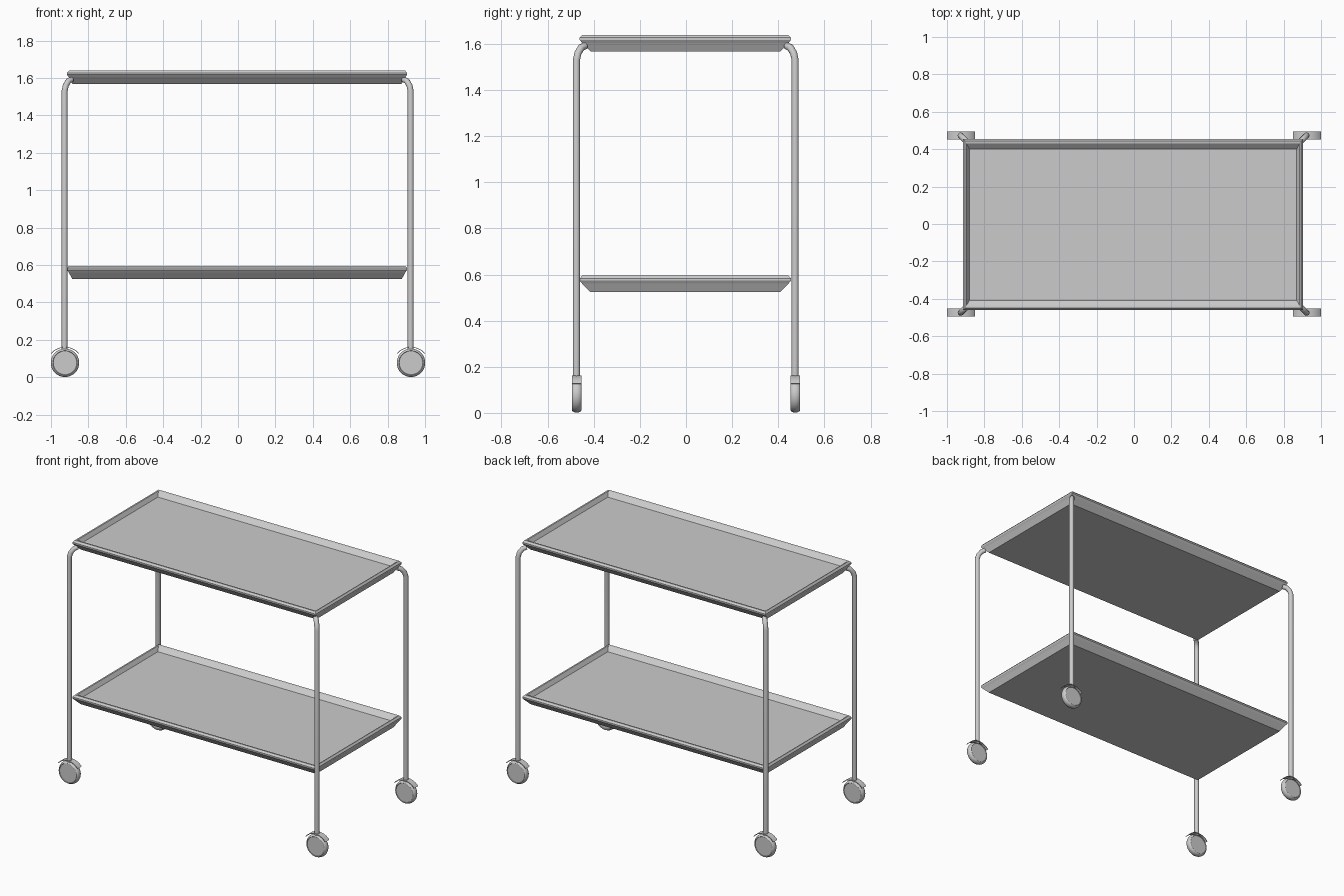
import bpy, bmesh
from math import pi, sin, cos, radians

if "Cube" in bpy.data.objects:
    bpy.data.objects.remove(bpy.data.objects["Cube"])

LX, LY = 0.925, 0.474     # leg position


def mesh_object(name, bm, smooth=None):
    bmesh.ops.recalc_face_normals(bm, faces=bm.faces)
    me = bpy.data.meshes.new(name)
    bm.to_mesh(me)
    bm.free()
    ob = bpy.data.objects.new(name, me)
    bpy.context.collection.objects.link(ob)
    if smooth:
        shade(ob, smooth)
    return ob


def shade(ob, angle):
    bpy.ops.object.select_all(action='DESELECT')
    ob.select_set(True)
    bpy.context.view_layer.objects.active = ob
    bpy.ops.object.shade_smooth_by_angle(angle=radians(angle))


def bridge(bm, rings):
    n = len(rings[0])
    for a, b in zip(rings, rings[1:]):
        for i in range(n):
            j = (i + 1) % n
            bm.faces.new((a[i], a[j], b[j], b[i]))


def tray(name, z0):
    # rectangular loops: underside, flared wall, rim bead, shallow inner wall, floor
    loops = [(0.880, 0.412, -0.003), (0.900, 0.447, 0.033), (0.909, 0.458, 0.046),
             (0.909, 0.458, 0.056), (0.899, 0.447, 0.068), (0.891, 0.434, 0.066),
             (0.875, 0.405, 0.040)]
    bm = bmesh.new()
    rings = [[bm.verts.new((sx * x - 0.005, sy * y - 0.003, z0 + z))
              for sx, sy in ((-1, -1), (1, -1), (1, 1), (-1, 1))] for x, y, z in loops]
    bridge(bm, rings)
    bm.faces.new(rings[0])
    bm.faces.new(rings[-1])
    return mesh_object(name, bm)


def leg(name, sx, sy):
    # straight tube with a bend diagonally inward under the tray corner
    path = [(LX, LY, 0.15), (LX, LY, 1.53), (0.919, 0.468, 1.559),
            (0.905, 0.454, 1.583), (0.888, 0.437, 1.592)]
    cu = bpy.data.curves.new(name, 'CURVE')
    cu.dimensions = '3D'
    cu.bevel_depth = 0.016
    cu.bevel_resolution = 3
    cu.use_fill_caps = True
    sp = cu.splines.new('POLY')
    sp.points.add(len(path) - 1)
    for p, (x, y, z) in zip(sp.points, path):
        p.co = (sx * x - 0.002, sy * y - 0.001, z, 1)
    ob = bpy.data.objects.new(name, cu)
    bpy.context.collection.objects.link(ob)
    bpy.ops.object.select_all(action='DESELECT')
    ob.select_set(True)
    bpy.context.view_layer.objects.active = ob
    bpy.ops.object.convert(target='MESH')
    shade(bpy.context.view_layer.objects.active, 40)


def wheel(name, cx, cy):
    # lathed disc around the y axis
    prof = [(0.063, 0.018), (0.065, 0.021), (0.070, 0.018), (0.074, 0.011), (0.076, 0.004)]
    prof = [(r, -y) for r, y in prof] + prof[::-1]
    n = 32
    bm = bmesh.new()
    rings = [[bm.verts.new((cx + r * cos(2 * pi * i / n), cy + y, 0.077 + r * sin(2 * pi * i / n)))
              for i in range(n)] for r, y in prof]
    bridge(bm, rings)
    bm.faces.new(rings[0])
    bm.faces.new(rings[-1])
    mesh_object(name, bm, 35)


def fender(name, cx, cy):
    # thin curved guard over the wheel
    bm = bmesh.new()
    rings = []
    for i in range(13):
        a = radians(36 + 108 * i / 12)
        rings.append([bm.verts.new((cx + 0.0925 * k * cos(a), cy + y, 0.078 + 0.084 * k * sin(a)))
                      for k, y in ((0.96, -0.021), (1, -0.021), (1, 0.021), (0.96, 0.021))])
    bridge(bm, rings)
    bm.faces.new(rings[0])
    bm.faces.new(rings[-1])
    mesh_object(name, bm, 35)


tray("upper_tray", 1.571)
tray("lower_tray", 0.527)
for sx, side in ((-1, "left"), (1, "right")):
    for sy, end in ((-1, "front"), (1, "back")):
        tag = f"{end}_{side}"
        leg(f"leg_{tag}", sx, sy)
        wheel(f"wheel_{tag}", sx * LX, sy * LY)
        fender(f"wheel_guard_{tag}", sx * LX, sy * LY)
